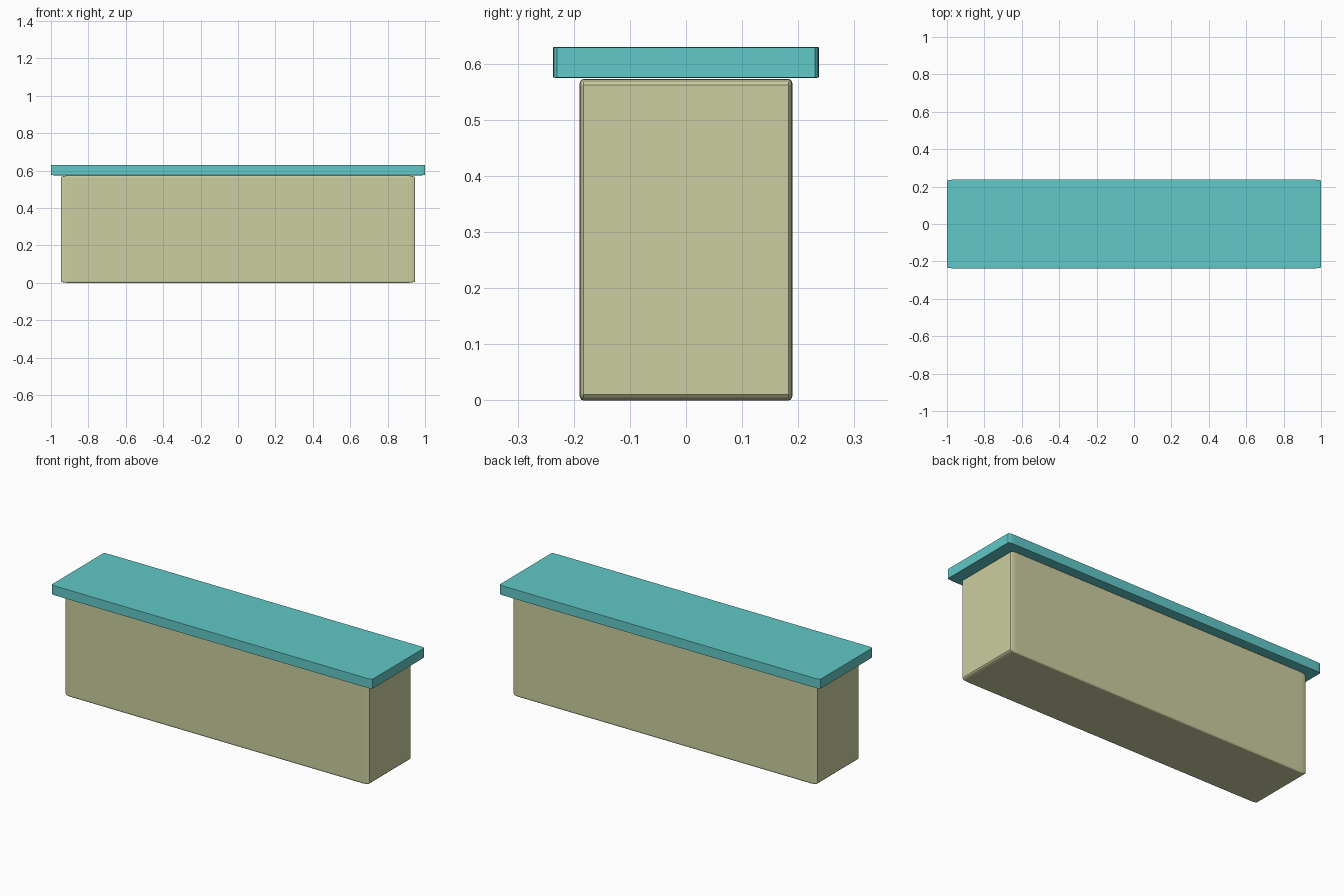
import bpy, bmesh

if "Cube" in bpy.data.objects:
    bpy.data.objects.remove(bpy.data.objects["Cube"])


def rounded_box(name, half_x, half_y, z0, z1, bevel, color):
    """Bevelled unit cube stretched to size, so the rounding stretches with it."""
    bm = bmesh.new()
    bmesh.ops.create_cube(bm, size=2)
    bmesh.ops.bevel(bm, geom=bm.edges[:], offset=bevel, segments=3,
                    profile=0.5, affect='EDGES', clamp_overlap=True)
    bmesh.ops.scale(bm, vec=(half_x, half_y, (z1 - z0) / 2), verts=bm.verts)
    bmesh.ops.translate(bm, vec=(0, 0, (z0 + z1) / 2), verts=bm.verts)
    bmesh.ops.recalc_face_normals(bm, faces=bm.faces)
    mesh = bpy.data.meshes.new(name)
    bm.to_mesh(mesh)
    bm.free()
    obj = bpy.data.objects.new(name, mesh)
    bpy.context.collection.objects.link(obj)
    mat = bpy.data.materials.new(name + "_color")
    mat.diffuse_color = color
    mat.use_nodes = True
    mat.node_tree.nodes["Principled BSDF"].inputs["Base Color"].default_value = mat.diffuse_color
    mesh.materials.append(mat)
    return obj


# Tall counter body
rounded_box("counter_body", 0.947, 0.19, 0.0, 0.573, 0.037, (0.60, 0.62, 0.35, 1))

# Thin overhanging top slab
rounded_box("counter_top", 1.0, 0.237, 0.575, 0.63, 0.03, (0.12, 0.58, 0.58, 1))
